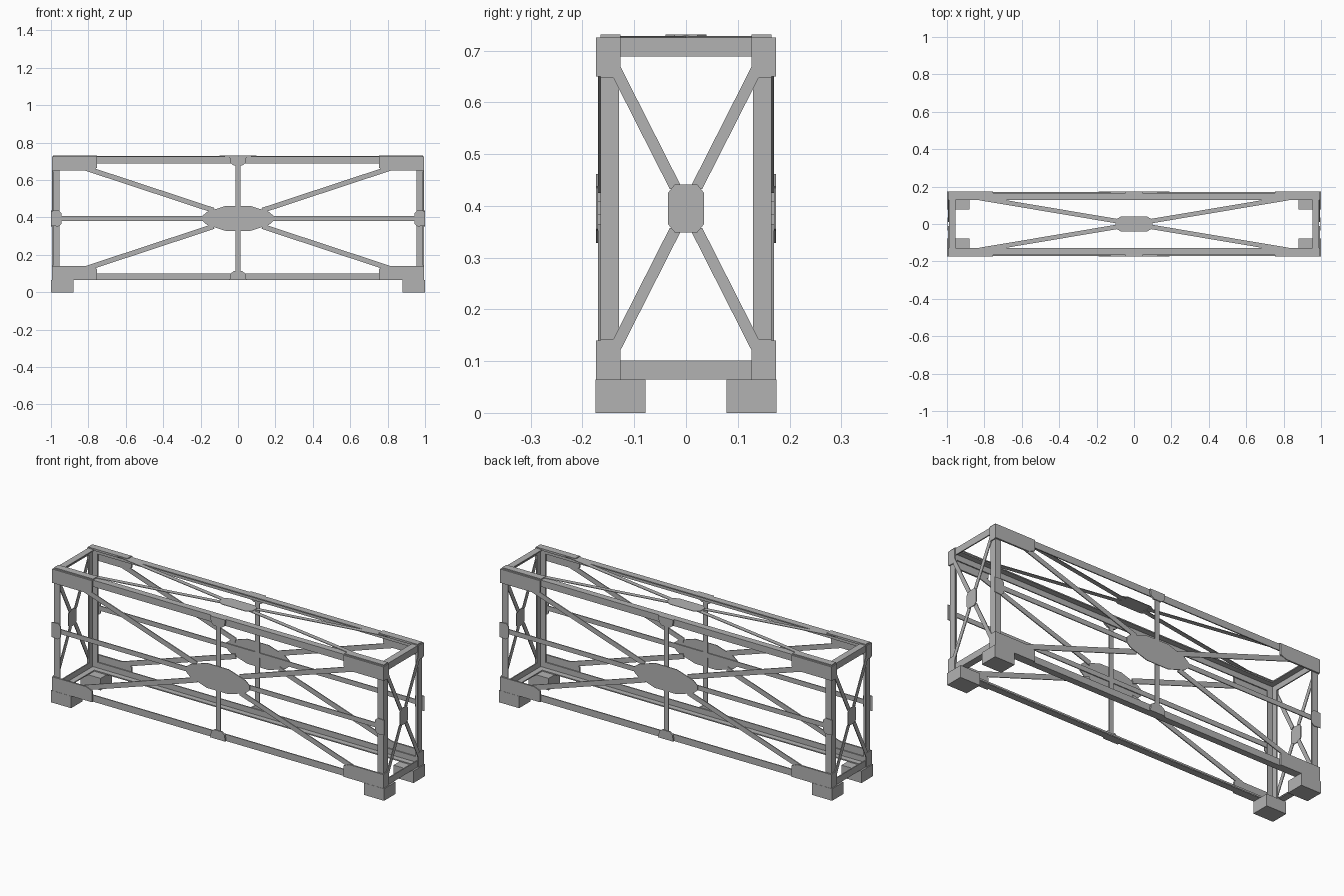
import bpy
import bmesh
from mathutils import Vector

cube = bpy.data.objects.get("Cube")
if cube:
    bpy.data.objects.remove(cube, do_unlink=True)

# Half sizes of the frame, its mid height, angle-section leg and steel thickness
HX, HY, HZ, MID = 0.99, 0.165, 0.33, 0.395
LEG, THICK, PLATE = 0.036, 0.006, 0.005

steel = bpy.data.materials.new("grey_steel")
steel.use_nodes = True
GREY = (0.45, 0.45, 0.45, 1)
steel.diffuse_color = GREY
steel.node_tree.nodes["Principled BSDF"].inputs["Base Color"].default_value = GREY


def prism(name, points, axis, start, end, mirror):
    """Extrude a 2D outline along an axis, mirrored about the frame centre."""
    def place(p, d):
        co = list(p)
        co.insert("XYZ".index(axis), d)
        return Vector(co)

    bm = bmesh.new()
    face = bm.faces.new([bm.verts.new(place(p, start)) for p in points])
    new = bmesh.ops.extrude_face_region(bm, geom=[face])["geom"]
    shift = place((0, 0), end - start)
    bmesh.ops.translate(bm, vec=shift, verts=[v for v in new if isinstance(v, bmesh.types.BMVert)])
    bmesh.ops.recalc_face_normals(bm, faces=bm.faces)
    mesh = bpy.data.meshes.new(name)
    bm.to_mesh(mesh)
    bm.free()
    mesh.materials.append(steel)
    obj = bpy.data.objects.new(name, mesh)
    obj.location.z = MID
    bpy.context.collection.objects.link(obj)
    if mirror:
        mod = obj.modifiers.new("Mirror", "MIRROR")
        mod.use_axis = [a in mirror for a in "XYZ"]
        mod.use_mirror_merge = False
    return obj


def rect(a0, a1, b0, b1):
    return [(a0, b0), (a1, b0), (a1, b1), (a0, b1)]


def angle(a, b):
    """L outline with its outer corner at (a, b)."""
    return [(a, b), (a - LEG, b), (a - LEG, b - THICK), (a - THICK, b - THICK),
            (a - THICK, b - LEG), (a, b - LEG)]


def strip(end, width, start=0.15):
    """Flat bar outline running from near the centre to an end point."""
    e = Vector(end)
    side = Vector((-e.y, e.x)).normalized() * width / 2
    s = e * start
    return [s - side, e - side, e + side, s + side]


def symmetric(quarter):
    """Closed outline from the points of its first quadrant."""
    half = quarter + [(-a, b) for a, b in reversed(quarter)]
    return half + [(-a, -b) for a, b in half]


# Angle-section frame
prism("long_chords", angle(HY, HZ), "X", -HX, HX, "YZ")
prism("corner_posts", angle(HX, HY), "Z", -HZ, HZ, "XY")
prism("end_beams", angle(HX, HZ), "Y", -HY, HY, "XZ")

# Front and back bracing
y0, y1, y2 = HY, HY + PLATE, HY + 2 * PLATE - 0.001
prism("side_diagonals", strip((0.87, 0.287), 0.027), "Y", y0, y1, "XYZ")
prism("side_middle_bars", rect(-0.97, 0.97, -0.013, 0.013), "Y", y0, y1, "Y")
prism("side_uprights", rect(-0.013, 0.013, -0.31, 0.31), "Y", y0, y1, "Y")
prism("side_centre_plates", symmetric([(0.19, 0.014), (0.165, 0.035), (0.065, 0.067)]),
      "Y", y1, y2, "Y")
prism("side_corner_plates", [(0.755, 0.27), (0.79, 0.255), (HX + PLATE, 0.255),
      (HX + PLATE, HZ), (0.755, HZ)], "Y", y0, y2, "XYZ")
prism("side_mid_chord_plates", [(-0.045, HZ), (0.045, HZ), (0.04, 0.295), (0.022, 0.282),
      (-0.022, 0.282), (-0.04, 0.295)], "Y", y0, y2, "YZ")
prism("side_mid_post_plates", [(0.945, -0.03), (0.96, -0.043), (1.0, -0.04), (1.0, 0.04),
      (0.96, 0.043), (0.945, 0.03)], "Y", y1, y2, "XY")

# End bracing
x0, x1, x2 = HX, HX + PLATE, HX + 2 * PLATE
prism("end_diagonals", strip((0.142, 0.28), 0.022), "X", x0, x1 - 0.001, "XYZ")
prism("end_centre_plates", symmetric([(0.035, 0.03), (0.022, 0.046)]), "X", x1 - 0.001, x2 - 0.002, "X")
prism("end_corner_plates", rect(0.127, HY, 0.252, HZ), "X", x0, x1, "XYZ")

# Roof bracing
prism("roof_diagonals", strip((0.88, 0.148), 0.024, 0.08), "Z", HZ, HZ + 0.003, "XY")
prism("roof_centre_plate", symmetric([(0.1, 0.022), (0.07, 0.04)]), "Z", HZ + 0.003, HZ + 0.006, "")
prism("roof_corner_plates", rect(0.755, HX, 0.127, HY), "Z", HZ, HZ + 0.006, "XY")

# Feet
prism("feet", rect(0.88, 1.0, 0.078, 0.175), "Z", -MID, -HZ, "XY")
